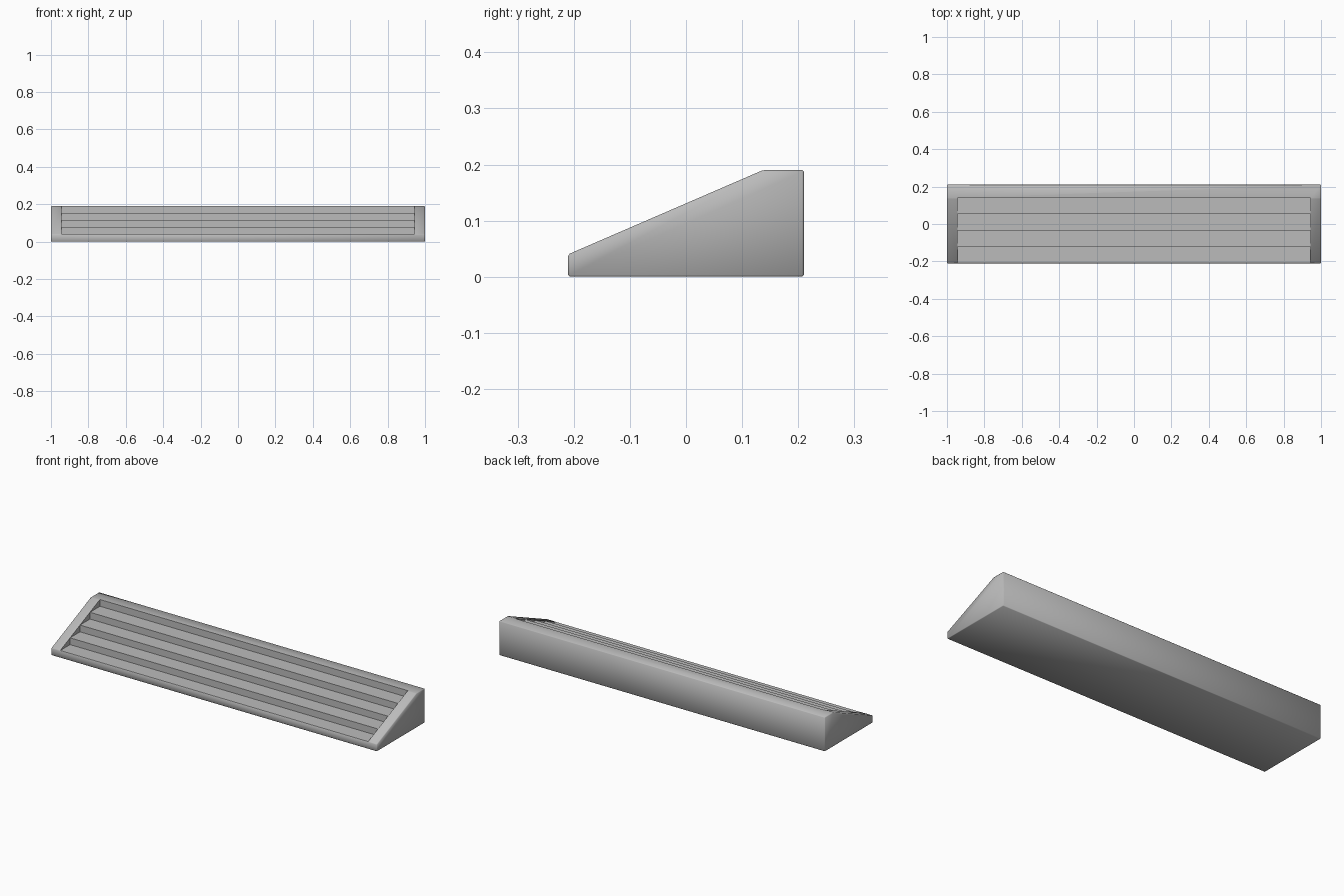
import bpy, bmesh, math

cube = bpy.data.objects.get("Cube")
if cube:
    bpy.data.objects.remove(cube, do_unlink=True)

grey = bpy.data.materials.new("stone grey")
grey.use_nodes = True
colour = (0.5, 0.5, 0.5, 1)
grey.diffuse_color = colour
grey.node_tree.nodes["Principled BSDF"].inputs["Base Color"].default_value = colour


def prism(name, profile, half_width):
    """Extrude a (y, z) profile along x, centred on x = 0."""
    bm = bmesh.new()
    face = bm.faces.new([bm.verts.new((-half_width, y, z)) for y, z in profile])
    out = bmesh.ops.extrude_face_region(bm, geom=[face])
    moved = [v for v in out["geom"] if isinstance(v, bmesh.types.BMVert)]
    bmesh.ops.translate(bm, verts=moved, vec=(2 * half_width, 0, 0))
    bmesh.ops.recalc_face_normals(bm, faces=bm.faces)
    mesh = bpy.data.meshes.new(name)
    bm.to_mesh(mesh)
    bm.free()
    mesh.materials.append(grey)
    obj = bpy.data.objects.new(name, mesh)
    bpy.context.collection.objects.link(obj)
    return obj


DEPTH, FRONT, TOP, RIDGE = 0.21, 0.04, 0.19, 0.137
STEPS = 4

# Sloped block with end cheeks and a flat landing at the back
stairs = prism("wide_steps", [(-DEPTH, 0), (DEPTH, 0), (DEPTH, TOP),
                              (RIDGE, TOP), (-DEPTH, FRONT)], 1)

# Stepped cutter that leaves the treads between the cheeks
run, rise = (RIDGE + 0.003 + DEPTH) / STEPS, (TOP - FRONT) / STEPS
cut = [(-0.3, FRONT)]
for i in range(STEPS):
    y = -DEPTH + (i + 1) * run
    cut.append((y, FRONT + i * rise))
    if i < STEPS - 1:
        cut.append((y, FRONT + (i + 1) * rise))
cut += [(y, 0.3), (-0.3, 0.3)]
cutter = prism("step_cutter", cut, 0.945)
cutter.hide_render = True

# Soft outer edges, then the step recess
bevel = stairs.modifiers.new("soft edges", 'BEVEL')
bevel.width = 0.003
bevel.segments = 1
bevel.limit_method = 'ANGLE'
bevel.angle_limit = math.radians(20)
recess = stairs.modifiers.new("step recess", 'BOOLEAN')
recess.operation = 'DIFFERENCE'
recess.solver = 'EXACT'
recess.object = cutter

bpy.ops.object.select_all(action='DESELECT')
stairs.select_set(True)
bpy.context.view_layer.objects.active = stairs
for modifier in (bevel, recess):
    bpy.ops.object.modifier_apply(modifier=modifier.name)
bpy.data.objects.remove(cutter, do_unlink=True)
bpy.ops.object.shade_smooth_by_angle(angle=math.radians(50))
